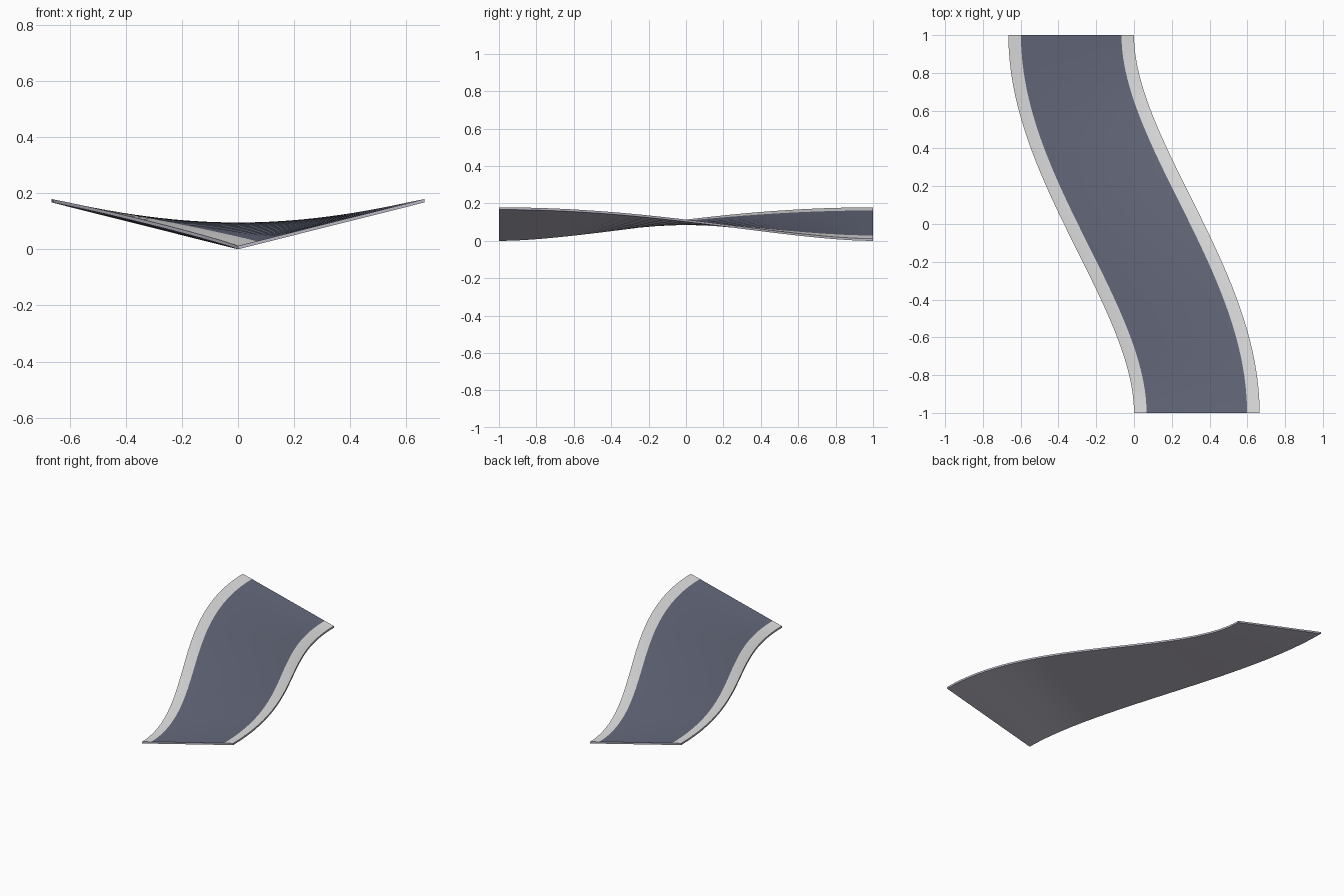
import bpy, bmesh
from mathutils import Vector

if "Cube" in bpy.data.objects:
    bpy.data.objects.remove(bpy.data.objects["Cube"])

SEG, HALF, RISE, THICK = 40, 0.3325, 0.167, 0.012
BORDER = 0.0665


def material(name, rgb):
    m = bpy.data.materials.new(name)
    m.diffuse_color = (*rgb, 1)
    m.use_nodes = True
    m.node_tree.nodes["Principled BSDF"].inputs["Base Color"].default_value = m.diffuse_color
    return m


mats = [material("asphalt", (0.13, 0.143, 0.20)),
        material("pale_kerb", (0.76, 0.76, 0.76)),
        material("concrete_base", (0.50, 0.48, 0.56))]


def section(t):
    """Centre, sideways direction and bank (+1 to -1) at t along the S-bend."""
    s = 1 - 2 * t * t * (3 - 2 * t)
    slope = -HALF * 6 * t * (1 - t)
    side = Vector((1, -slope, 0)).normalized()
    return Vector((HALF * s, 2 * t - 1, THICK + RISE / 2)), side, s


# banked road slab: kerb, lane, kerb on top; concrete underneath
bm = bmesh.new()
rows = []
for i in range(SEG + 1):
    c, side, bank = section(i / SEG)
    top = [c + side * o + Vector((0, 0, bank * RISE / 2 * o / HALF))
           for o in (-HALF, BORDER - HALF, HALF - BORDER, HALF)]
    ring = top + [top[3] - Vector((0, 0, THICK)), top[0] - Vector((0, 0, THICK))]
    rows.append([bm.verts.new(p) for p in ring])
for a, b in zip(rows, rows[1:]):
    for j, mat in enumerate((1, 0, 1, 2, 2, 2)):
        k = (j + 1) % 6
        bm.faces.new((a[j], a[k], b[k], b[j])).material_index = mat
for end in (rows[0], rows[-1]):
    bm.faces.new(end).material_index = 2
bmesh.ops.recalc_face_normals(bm, faces=bm.faces)

mesh = bpy.data.meshes.new("banked_road")
bm.to_mesh(mesh)
bm.free()
for m in mats:
    mesh.materials.append(m)
road = bpy.data.objects.new("banked_road", mesh)
bpy.context.collection.objects.link(road)
bpy.context.view_layer.objects.active = road
road.select_set(True)
bpy.ops.object.shade_smooth_by_angle()
